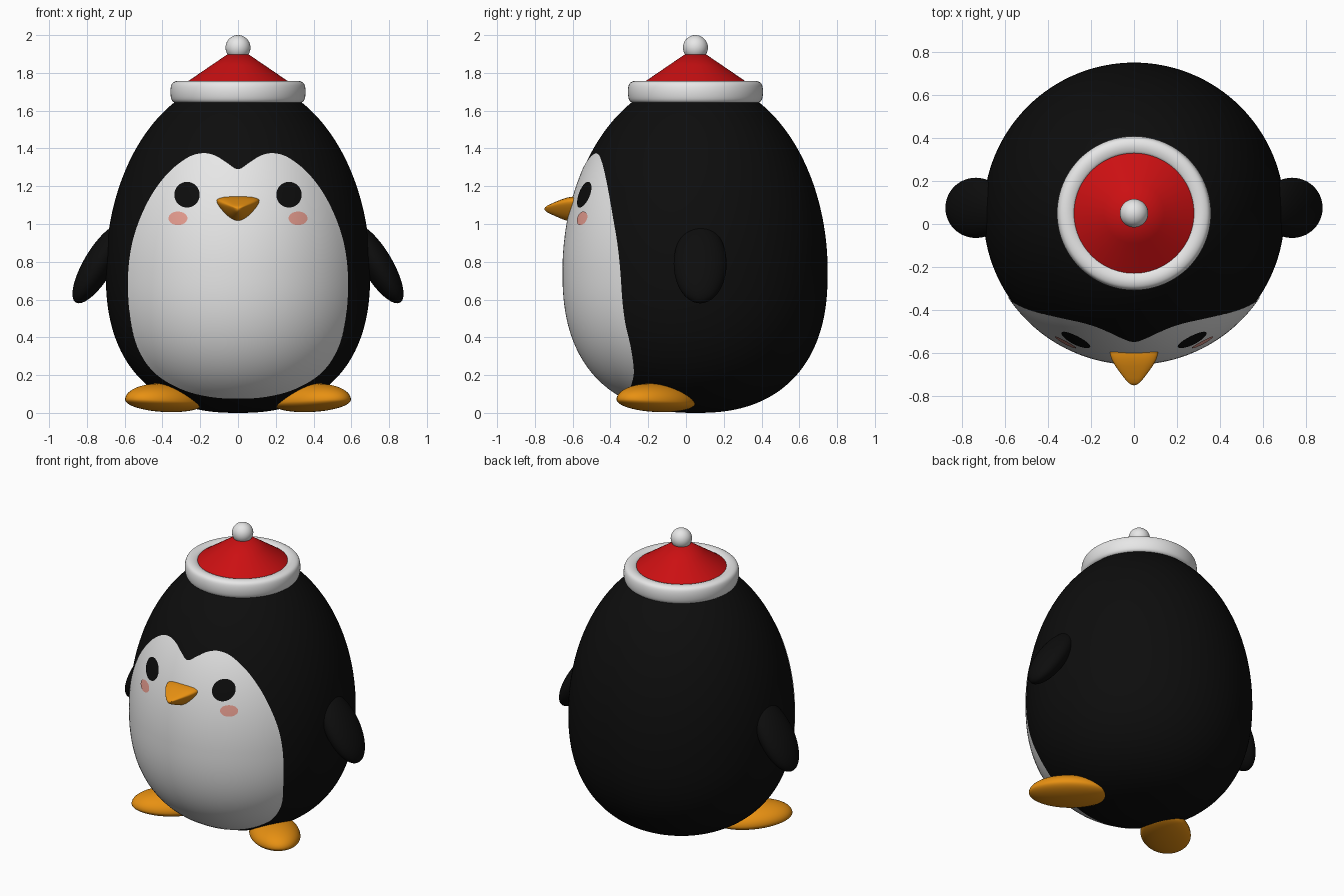
import bpy, bmesh, math
from mathutils import Matrix, Vector

if "Cube" in bpy.data.objects:
    bpy.data.objects.remove(bpy.data.objects["Cube"])

YC = 0.05  # body axis in y


def material(name, rgb):
    m = bpy.data.materials.new(name)
    m.diffuse_color = (*rgb, 1)
    m.use_nodes = True
    m.node_tree.nodes["Principled BSDF"].inputs["Base Color"].default_value = m.diffuse_color
    return m


BLACK = material("black", (0.004, 0.004, 0.004))
WHITE = material("white", (0.8, 0.8, 0.8))
ORANGE = material("orange", (0.8, 0.28, 0.006))
RED = material("red", (0.6, 0.005, 0.006))
PINK = material("pink", (0.8, 0.34, 0.28))


def finish(name, bm, mat, plate=False):
    bmesh.ops.remove_doubles(bm, verts=bm.verts, dist=1e-5)
    bmesh.ops.recalc_face_normals(bm, faces=bm.faces)
    if plate and sum(f.normal.y for f in bm.faces) > 0:
        bmesh.ops.reverse_faces(bm, faces=bm.faces)
    for f in bm.faces:
        f.smooth = True
    me = bpy.data.meshes.new(name)
    bm.to_mesh(me)
    bm.free()
    me.materials.append(mat)
    ob = bpy.data.objects.new(name, me)
    bpy.context.collection.objects.link(ob)
    return ob


def skin(name, rings, mat, plate=False):
    """Join closed rings of points with quads."""
    bm = bmesh.new()
    vs = [[bm.verts.new(p) for p in ring] for ring in rings]
    n = len(rings[0])
    for a, b in zip(vs, vs[1:]):
        for i in range(n):
            j = (i + 1) % n
            bm.faces.new((a[i], a[j], b[j], b[i]))
    return finish(name, bm, mat, plate)


def lathe(name, profile, mat, segs=96):
    ang = [2 * math.pi * i / segs for i in range(segs)]
    return skin(name, [[(r * math.cos(a), YC + r * math.sin(a), z) for a in ang]
                       for r, z in profile], mat)


def ellipsoid(name, size, matrix, mat, shape=None):
    bm = bmesh.new()
    bmesh.ops.create_uvsphere(bm, u_segments=48, v_segments=32, radius=1)
    for v in bm.verts:
        if shape:
            v.co = shape(v.co)
        v.co = matrix @ Vector([c * s for c, s in zip(v.co, size)])
    return finish(name, bm, mat)


def smooth_loop(pts, steps=6):
    """Closed Catmull-Rom curve."""
    out, n = [], len(pts)
    for i in range(n):
        p = [Vector(pts[(i + k) % n]) for k in (-1, 0, 1, 2)]
        for s in range(steps):
            t = s / steps
            out.append(0.5 * (2 * p[1] + (p[2] - p[0]) * t
                              + (2 * p[0] - 5 * p[1] + 4 * p[2] - p[3]) * t * t
                              + (3 * p[1] - p[0] - 3 * p[2] + p[3]) * t ** 3))
    return out


def body_r(z):
    if z < 0.75:
        t = min(1, (0.75 - z) / 0.75)
        return 0.7 * (1 - t ** 2.4) ** (1 / 2.4)
    t = min(1, (z - 0.75) / 1.02)
    return 0.7 * math.sqrt(1 - t * t)


def body_plate(name, outline, centre, lift, mat, rings=24):
    """Thin patch wrapped on the front of the body from an x-z outline."""
    c = Vector(centre)
    rows = []
    for k in range(rings + 1):
        row = []
        for p in outline:
            q = c + (Vector(p) - c) * k / rings
            r = body_r(q.y) + lift
            row.append((q.x, YC - math.sqrt(max(0, r * r - q.x ** 2)), q.y))
        rows.append(row)
    return skin(name, rows, mat, True)


def oval(cx, cz, rx, rz, n=40):
    return [(cx + rx * math.cos(2 * math.pi * i / n), cz + rz * math.sin(2 * math.pi * i / n))
            for i in range(n)]


# body
profile = []
for i in range(101):
    a = math.pi * i / 100
    z = 0.75 - (0.75 if a < math.pi / 2 else 1.02) * math.cos(a)
    profile.append((body_r(z), z))
lathe("body", profile, BLACK, 128)

# white face and belly
half = [(0, 1.29), (.06, 1.325), (.12, 1.362), (.19, 1.375), (.27, 1.35), (.37, 1.27),
        (.46, 1.15), (.53, 1.0), (.57, .85), (.583, .68), (.57, .5), (.53, .34),
        (.44, .21), (.3, .125), (.15, .085), (0, .075)]
face = half + [(-x, z) for x, z in half[-2:0:-1]]
body_plate("face_patch", smooth_loop(face), (0, 0.75), 0.004, WHITE)

# paired parts
for s, side in ((1, "right"), (-1, "left")):
    body_plate("eye_" + side, oval(s * .27, 1.155, .067, .068), (s * .27, 1.155), 0.009, BLACK, 8)
    body_plate("cheek_" + side, oval(s * .318, 1.03, .05, .036), (s * .318, 1.03), 0.008, PINK, 8)
    ellipsoid("flipper_" + side, (.08, .14, .24),
              Matrix.Translation((s * .735, .075, .79)) @ Matrix.Rotation(-s * math.radians(31), 4, 'Y'),
              BLACK)

    # foot: toe along local +x, flattened sole
    def foot_shape(c):
        z = c.z * (0.095 if c.z > 0 else 0.055)
        return Vector((c.x, c.y, z + 0.06 + 0.012 * c.x))
    ellipsoid("foot_" + side, (.25, .155, 1),
              Matrix.Translation((s * .39, -.16, 0))
              @ Matrix.Rotation(math.radians(-90 + s * 45), 4, 'Z'), ORANGE, foot_shape)

# beak: rounded triangle narrowing to a blunt tip
section = smooth_loop([(-.112, .035), (-.085, .06), (0, .065), (.085, .06), (.112, .035),
                       (.06, -.037), (0, -.068), (-.06, -.037)], 5)
steps = [(-.5, 1.0), (-.6, 1.0), (-.63, .92), (-.66, .77), (-.69, .58), (-.715, .41),
         (-.735, .26), (-.746, .13), (-.75, 0)]
skin("beak", [[(p.x * k, y, 1.08 + p.y * k) for p in section] for y, k in steps], ORANGE)

# hat
lathe("hat_cone", [(.285, 1.742), (.14, 1.841), (0, 1.936)], RED)
brim = smooth_loop([(.28, 1.645), (.325, 1.641), (.35, 1.655), (.358, 1.70), (.35, 1.742),
                    (.325, 1.757), (.295, 1.755), (.275, 1.74), (.265, 1.69)], 4)
brim.append(brim[0])
lathe("hat_brim", brim, WHITE)
ellipsoid("hat_bobble", (.066, .066, .066), Matrix.Translation((0, YC, 1.934)), WHITE)
